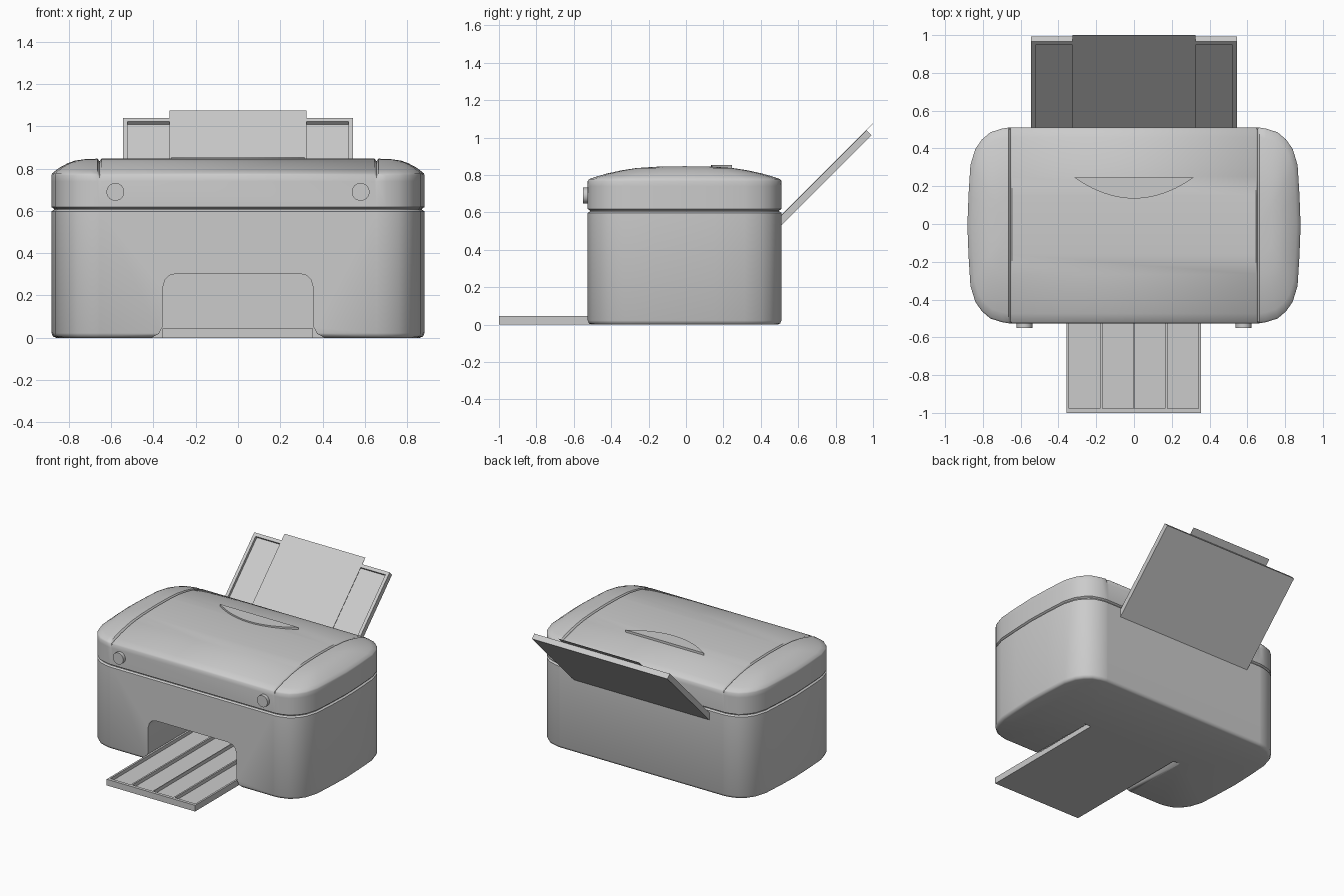
import bpy, bmesh, math
from mathutils import Matrix, Vector

if "Cube" in bpy.data.objects:
    bpy.data.objects.remove(bpy.data.objects["Cube"])

grey = bpy.data.materials.new("light grey plastic")
grey.diffuse_color = (0.6, 0.6, 0.6, 1)
grey.use_nodes = True
grey.node_tree.nodes["Principled BSDF"].inputs["Base Color"].default_value = grey.diffuse_color
CY = -0.0075                       # centre of the housing in y


def finish(name, bm, angle=None):
    bmesh.ops.remove_doubles(bm, verts=bm.verts, dist=1e-5)
    bmesh.ops.recalc_face_normals(bm, faces=bm.faces)
    mesh = bpy.data.meshes.new(name)
    bm.to_mesh(mesh)
    bm.free()
    mesh.materials.append(grey)
    obj = bpy.data.objects.new(name, mesh)
    bpy.context.collection.objects.link(obj)
    if angle:
        bpy.ops.object.select_all(action='DESELECT')
        obj.select_set(True)
        bpy.context.view_layer.objects.active = obj
        bpy.ops.object.shade_smooth_by_angle(angle=math.radians(angle))
    return obj


def boxes(name, spans, matrix=Matrix()):
    """Several boxes in one part, each given as x0, x1, y0, y1, z0, z1."""
    bm = bmesh.new()
    for x0, x1, y0, y1, z0, z1 in spans:
        v = bmesh.ops.create_cube(bm, size=1)["verts"]
        for p in v:
            p.co = matrix @ Vector((x0 if p.co.x < 0 else x1,
                                    y0 if p.co.y < 0 else y1,
                                    z0 if p.co.z < 0 else z1))
    mesh = bpy.data.meshes.new(name)
    bm.to_mesh(mesh)
    bm.free()
    mesh.materials.append(grey)
    obj = bpy.data.objects.new(name, mesh)
    bpy.context.collection.objects.link(obj)
    return obj


def prism(name, points, matrix, depth):
    """Flat outline pushed along its local z."""
    bm = bmesh.new()
    face = bm.faces.new([bm.verts.new(matrix @ Vector((a, b, 0))) for a, b in points])
    new = bmesh.ops.extrude_face_region(bm, geom=[face])["geom"]
    step = matrix.to_3x3() @ Vector((0, 0, depth))
    bmesh.ops.translate(bm, vec=step, verts=[g for g in new if isinstance(g, bmesh.types.BMVert)])
    return finish(name, bm)


# Housing and lid: one plan outline lofted through rings (size, inset, height)
quarter = [(0.645, 0.518), (0.655, 0.518), (0.665, 0.518), (0.70, 0.512), (0.76, 0.493),
           (0.805, 0.455), (0.84, 0.405), (0.866, 0.32), (0.876, 0.16), (0.882, 0)]
right = quarter + [(x, -y) for x, y in quarter[-2::-1]]
plan = right + [(-x, -y) for x, y in right]
rings = [(1, .022, 0), (1, .007, .006), (1, 0, .022), (1, 0, .598), (1, .012, .606),
         (1, .012, .610), (1, 0, .618), (1, 0, .74), (1, 0, .768), (.985, 0, .778),
         (.9, 0, .793), (.8, 0, .808), (.65, 0, .825), (.5, 0, .837), (.3, 0, .844), (0, 0, .847)]

bm = bmesh.new()
loops = []
for size, inset, z in rings:
    loop = []
    for x, y in plan:
        over = max(abs(x) - 0.665, 0) * size * (1 - inset / 0.217)
        px = math.copysign(min(abs(x), 0.665) + over, x)
        py = y * size * (1 - inset / 0.518)
        pz = z
        if abs(x) == 0.655 and z > 0.75:        # seam across the lid
            py -= math.copysign(0.012, y) if size == 1 else 0
            pz -= 0.012 if size < 1 else 0
        loop.append(bm.verts.new((px, py + CY, pz)))
    loops.append(loop)
n = len(plan)
for lo, hi in zip(loops, loops[1:]):
    for i in range(n):
        j = (i + 1) % n
        bm.faces.new((lo[i], lo[j], hi[j], hi[i]))
bm.faces.new(loops[0])
housing = finish("housing", bm)

# Paper outlet opening cut into the front
arch = [(0.42, -0.05), (0.41, 0), (0.375, 0.018), (0.358, 0.05), (0.355, 0.24),
        (0.345, 0.275), (0.325, 0.295), (0.285, 0.305)]
arch += [(-x, z) for x, z in reversed(arch)]
upright = Matrix.Translation((0, -0.02, 0)) @ Matrix.Rotation(math.pi / 2, 4, 'X')
cutter = prism("outlet_cutter", arch, upright, 0.8)
cutter.hide_render = True
cutter.hide_set(True)
cut = housing.modifiers.new("outlet", 'BOOLEAN')
cut.object = cutter
cut.solver = 'EXACT'
bpy.context.view_layer.objects.active = housing
housing.select_set(True)
bpy.ops.object.modifier_apply(modifier="outlet")
bpy.ops.object.shade_smooth_by_angle(angle=math.radians(50))
bpy.data.objects.remove(cutter)

# Output tray: floor, rim and thin ribs
tray = [(-.357, .355, -1, -.02, 0, .02), (-.357, -.343, -1, -.02, .02, .045),
        (.341, .355, -1, -.02, .02, .045), (-.343, .341, -1, -.977, .02, .045)]
tray += [(x - w, x + w, -.977, -.02, .02, .045) for x, w in ((-.173, .006), (0, .003), (.171, .006))]
boxes("output_tray", tray)

# Rear paper support, leaning back at 45 degrees, with a raised rim
lean = Matrix.Translation((0, 0.48, 0.555)) @ Matrix.Rotation(math.pi / 4, 4, 'X')
boxes("paper_support", [(-.545, .545, 0, .686, -.039, -.02), (-.545, -.522, 0, .686, -.02, 0),
                        (.522, .545, 0, .686, -.02, 0), (-.522, .522, .662, .686, -.02, 0)], lean)
boxes("paper_sheet", [(-.325, .325, 0, .735, -.001, .001)], lean)

# Crescent grip on the lid
grip = [(0.315 * math.cos(a), 0.245 + 0.11 * math.sin(a))
        for a in (math.pi + math.pi * k / 20 for k in range(21))]
grip = [(-0.315 + 0.63 * k / 20, 0.245 - 0.11 * (1 - (k / 10 - 1) ** 2)) for k in range(21)]
prism("lid_grip", grip, Matrix.Translation((0, 0, 0.825)), 0.029)

# Round front buttons
for side, x in (("left", -0.58), ("right", 0.58)):
    bm = bmesh.new()
    bmesh.ops.create_cone(bm, cap_ends=True, segments=32, radius1=0.042, radius2=0.042, depth=0.05,
                          matrix=Matrix.Translation((x, -0.525, 0.69)) @ Matrix.Rotation(math.pi / 2, 4, 'X'))
    finish(side + "_button", bm, 40)
